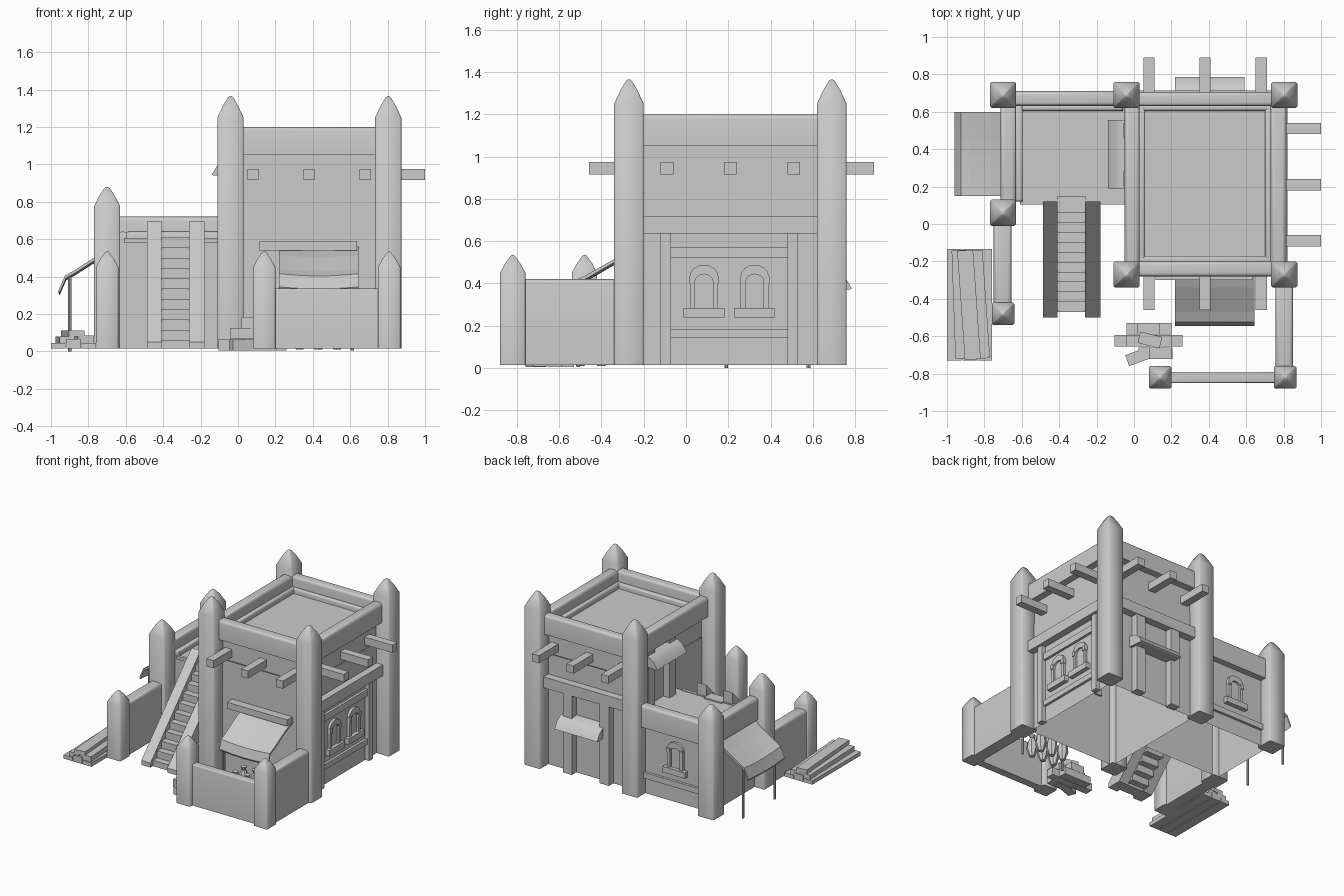
import bpy, bmesh, math
from mathutils import Matrix

if "Cube" in bpy.data.objects:
    bpy.data.objects.remove(bpy.data.objects["Cube"])

clay = bpy.data.materials.new("plain_grey_clay")
clay.diffuse_color = (0.6, 0.6, 0.6, 1)
clay.use_nodes = True
clay.node_tree.nodes["Principled BSDF"].inputs["Base Color"].default_value = clay.diffuse_color


def finish(name, bm, smooth=True, angle=40):
    bmesh.ops.recalc_face_normals(bm, faces=bm.faces)
    me = bpy.data.meshes.new(name)
    bm.to_mesh(me)
    bm.free()
    me.materials.append(clay)
    if smooth:
        me.shade_smooth()
        me.set_sharp_from_angle(angle=math.radians(angle))
    ob = bpy.data.objects.new(name, me)
    bpy.context.collection.objects.link(ob)
    return ob


def box(name, x0, x1, y0, y1, z0, z1, bevel=0, turn=0, no_bottom=False, no_top=False):
    """Box with optional rounded top edges; shells may be open below or above."""
    bm = bmesh.new()
    bmesh.ops.create_cube(bm, size=1)
    gone = [f for f in bm.faces if (no_bottom and f.calc_center_median().z < -0.4)
            or (no_top and f.calc_center_median().z > 0.4)]
    bmesh.ops.delete(bm, geom=gone, context='FACES')
    bmesh.ops.scale(bm, vec=(x1 - x0, y1 - y0, z1 - z0), verts=bm.verts)
    if bevel:
        top = [e for e in bm.edges if all(v.co.z > 0 for v in e.verts)]
        bmesh.ops.bevel(bm, geom=top, offset=bevel, segments=3, profile=0.5, affect='EDGES')
    bmesh.ops.rotate(bm, cent=(0, 0, 0), matrix=Matrix.Rotation(math.radians(turn), 3, 'Z'), verts=bm.verts)
    bmesh.ops.translate(bm, vec=((x0 + x1) / 2, (y0 + y1) / 2, (z0 + z1) / 2), verts=bm.verts)
    return finish(name, bm, bool(bevel))


def loft(name, rings, outline, angle=40):
    """Stack scaled copies of an outline; rings are (scale, centre x, centre y, z)."""
    bm = bmesh.new()
    loops = [[bm.verts.new((cx + s * u, cy + s * v, z)) for u, v in outline] for s, cx, cy, z in rings]
    n = len(outline)
    for a, b in zip(loops, loops[1:]):
        for i in range(n):
            bm.faces.new((a[i], a[(i + 1) % n], b[(i + 1) % n], b[i]))
    bm.faces.new(loops[0])
    bm.faces.new(loops[-1])
    return finish(name, bm, True, angle)


CH = 0.88
SQUARE = [(CH, -1), (1, -CH), (1, CH), (CH, 1), (-CH, 1), (-1, CH), (-1, -CH), (-CH, -1)]
ROUND = [(math.cos(i * math.pi / 4), math.sin(i * math.pi / 4)) for i in range(8)]


def pillar(name, x, y, w, shoulder, tip):
    loft(name, [(w, x, y, 0.015), (w, x, y, shoulder), (w * 0.58, x, y, shoulder + (tip - shoulder) * 0.55),
                (w * 0.2, x, y, tip - 0.007), (w * 0.06, x, y, tip)], SQUARE, 60)


def prism(name, pts, place, depth):
    """Extrude a 2D profile; place(u, v, d) gives the 3D point."""
    bm = bmesh.new()
    a = [bm.verts.new(place(u, v, depth[0])) for u, v in pts]
    b = [bm.verts.new(place(u, v, depth[1])) for u, v in pts]
    n = len(pts)
    for i in range(n):
        bm.faces.new((a[i], a[(i + 1) % n], b[(i + 1) % n], b[i]))
    bm.faces.new(a)
    bm.faces.new(b)
    return finish(name, bm, True, 30)


def cloth(name, pts, place, span, thick, sag):
    """Sagging awning: profile pts (out, z) swept along span."""
    bm = bmesh.new()
    rows, steps = [], 6
    low = [(o - thick * 0.5, z - thick) for o, z in pts]
    for i in range(steps + 1):
        t = i / steps
        d = span[0] + t * (span[1] - span[0])
        dz = sag * math.sin(math.pi * t)
        rows.append([bm.verts.new(place(o, z - dz, d)) for o, z in pts + low[::-1]])
    n = len(rows[0])
    for a, b in zip(rows, rows[1:]):
        for i in range(n):
            bm.faces.new((a[i], a[(i + 1) % n], b[(i + 1) % n], b[i]))
    bm.faces.new(rows[0])
    bm.faces.new(rows[-1])
    finish(name, bm, False)


def window(name, place, c):
    """Arched frame, inner pane, capitals and sill on a wall."""
    def arch(w, z0, zs):
        return [(c - w, z0)] + [(c - w * math.cos(i * math.pi / 8), zs + w * 0.8 * math.sin(i * math.pi / 8))
                                for i in range(9)] + [(c + w, z0)]
    outer, inner = arch(0.067, 0.28, 0.434), arch(0.042, 0.28, 0.41)
    prism(name + "_frame", outer + inner[::-1], place, (-0.01, 0.02))
    prism(name + "_pane", inner, place, (-0.01, 0.005))
    for s in (-1, 1):
        prism(name + "_capital", [(c + s * 0.042, 0.40), (c + s * 0.07, 0.40), (c + s * 0.07, 0.435),
                                  (c + s * 0.042, 0.435)], place, (-0.01, 0.026))
    prism(name + "_sill", [(c - 0.097, 0.238), (c + 0.097, 0.238), (c + 0.097, 0.284), (c - 0.097, 0.284)],
          place, (-0.01, 0.035))


# main tower: hollow body open below, corner pillars, parapet, roof ledge
box("tower_wall_lower", 0, 0.765, -0.235, 0.655, 0.015, 0.88, no_bottom=True, no_top=True)
box("tower_wall_upper", 0.005, 0.76, -0.23, 0.65, 0.88, 1.08, no_bottom=True)
for x in (-0.04, 0.803):
    for y in (-0.27, 0.69):
        pillar("tower_pillar", x, y, 0.07, 1.25, 1.365)
for y0, y1 in ((-0.28, -0.20), (0.63, 0.705)):
    box("tower_parapet", 0, 0.77, y0, y1, 1.05, 1.20, 0.022)
for x0, x1 in ((-0.05, 0.03), (0.73, 0.815)):
    box("tower_parapet", x0, x1, -0.25, 0.67, 1.05, 1.20, 0.022)
for y0, y1 in ((-0.21, -0.17), (0.605, 0.64)):
    box("roof_ledge", 0.02, 0.74, y0, y1, 1.06, 1.12, 0.015)
for x0, x1 in ((0.02, 0.06), (0.70, 0.74)):
    box("roof_ledge", x0, x1, -0.2, 0.63, 1.06, 1.12, 0.015)

# projecting roof beams
for x in (0.08, 0.38, 0.68):
    box("roof_beam_front", x - 0.03, x + 0.03, -0.46, -0.22, 0.915, 0.975)
    box("roof_beam_back", x - 0.03, x + 0.03, 0.64, 0.89, 0.915, 0.975)
for y in (-0.09, 0.21, 0.51):
    box("roof_beam_right", 0.75, 1.0, y - 0.03, y + 0.03, 0.915, 0.975)

# right wall: cross beam, framing and two windows
box("right_cross_beam", 0.75, 0.82, -0.22, 0.63, 0.635, 0.72)
for y in (-0.095, 0.505):
    box("right_wall_post", 0.755, 0.80, y - 0.025, y + 0.025, 0.015, 0.64)
for z0, z1 in ((0.142, 0.185), (0.52, 0.573)):
    box("right_wall_rail", 0.755, 0.785, -0.08, 0.49, z0, z1)
for c in (0.085, 0.325):
    window("right_window", lambda u, v, d: (0.765 + d, u, v), c)

# back wall: cross beam, posts and small canopy
box("back_cross_beam", 0, 0.77, 0.64, 0.715, 0.635, 0.72)
for x in (0.21, 0.53):
    box("back_post", x - 0.04, x + 0.04, 0.645, 0.71, 0.015, 0.64)
CANOPY = [(0, 0.095), (0.06, 0.085), (0.10, 0.055), (0.13, 0.005), (0.12, 0), (0, 0.01)]
prism("back_canopy", CANOPY, lambda o, z, d: (d, 0.655 + o, 0.37 + z), (0.22, 0.59))

# upper doorway on the left wall of the tower
for y in (0.24, 0.50):
    box("terrace_door_post", -0.055, 0.01, y - 0.04, y + 0.04, 0.60, 1.05)
prism("terrace_canopy", CANOPY, lambda o, z, d: (-0.01 - o, d, 0.94 + z), (0.19, 0.555))

# front awning, lintel, poles and pots
box("front_lintel", 0.115, 0.635, -0.30, -0.22, 0.54, 0.59)
cloth("front_awning", [(0, 0.56), (0.10, 0.515), (0.23, 0.44), (0.285, 0.415), (0.305, 0.345)],
      lambda o, z, d: (d, -0.24 - o, z), (0.22, 0.643), 0.013, 0.012)
for x in (0.24, 0.61):
    loft("awning_pole", [(0.009, x, -0.51, 0.005), (0.009, x, -0.51, 0.40)], ROUND)
for i in range(6):
    x, y = 0.33 + 0.1 * (i % 3), -0.50 + 0.1 * (i // 3)
    loft("clay_pot", [(0.02, x, y, 0.01), (0.042, x, y, 0.07), (0.036, x, y, 0.12), (0.015, x, y, 0.16),
                      (0.024, x, y, 0.185)], ROUND)

# front yard walls
pillar("yard_pillar", 0.14, -0.82, 0.06, 0.45, 0.535)
pillar("yard_pillar", 0.808, -0.82, 0.06, 0.45, 0.535)
box("yard_wall_front", 0.17, 0.78, -0.85, -0.79, 0.015, 0.335, 0.01)
box("yard_wall_right", 0.757, 0.85, -0.78, -0.30, 0.015, 0.42, 0.02)

# left wing: hollow body, pillars, parapets, back window
box("wing_wall", -0.685, 0.0, 0.12, 0.66, 0.015, 0.60, no_bottom=True)
box("wing_terrace_edge", -0.61, -0.05, 0.105, 0.13, 0.58, 0.605)
for y in (0.06, 0.69):
    pillar("wing_pillar", -0.70, y, 0.07, 0.775, 0.88)
box("wing_parapet_back", -0.67, -0.07, 0.632, 0.71, 0.55, 0.72, 0.022)
box("wing_ledge_back", -0.60, -0.06, 0.605, 0.64, 0.58, 0.64, 0.015)
box("wing_parapet_left", -0.715, -0.63, 0.09, 0.66, 0.55, 0.72, 0.022)
box("wing_ledge_left", -0.635, -0.595, 0.12, 0.64, 0.58, 0.64, 0.015)
box("wing_base_rail", -0.64, -0.1, 0.655, 0.68, 0.14, 0.185)
window("wing_window", lambda u, v, d: (u, 0.66 + d, v), -0.38)

# left awning on two poles
cloth("left_awning", [(0, 0.56), (0.08, 0.50), (0.19, 0.43), (0.235, 0.405), (0.27, 0.325)],
      lambda o, z, d: (-0.69 - o, d, z), (0.15, 0.60), 0.013, 0.012)
for y in (0.19, 0.58):
    loft("left_awning_pole", [(0.009, -0.90, y, 0.0), (0.009, -0.90, y, 0.41)], ROUND)

# low wall in front of the wing
pillar("low_pillar", -0.70, -0.48, 0.06, 0.45, 0.535)
box("low_wall", -0.75, -0.655, -0.46, 0.05, 0.015, 0.42, 0.02)

# stairs with sloping side planks
for x0, x1 in ((-0.487, -0.408), (-0.262, -0.18)):
    prism("stair_side", [(-0.50, 0.015), (-0.50, 0.05), (0.12, 0.695), (0.12, 0.54), (-0.38, 0.015)],
          lambda u, v, d: (d, u, v), (x0, x1))
for i in range(11):
    y, z = -0.47 + i * 0.053, 0.03 + i * 0.055
    box("stair_step", -0.41, -0.26, y, y + 0.09, max(0.015, z - 0.05), z + 0.03)

# loose bricks: (centre x, centre y, bottom z, turn)
for x, y, z, t in [(-0.045, -0.625, 0, 0), (0.08, -0.625, 0, 0), (0.20, -0.625, 0, 0), (0.02, -0.56, 0, 0),
                   (0.14, -0.56, 0, 0), (0.085, -0.69, 0, 0), (0.145, -0.69, 0.001, 0), (0.02, -0.71, 0, 20),
                   (0.02, -0.625, 0.06, 0), (0.14, -0.625, 0.06, 0), (0.08, -0.56, 0.06, 0),
                   (0.14, -0.69, 0.06, 0), (0.085, -0.62, 0.12, -14)]:
    box("brick", x - 0.06, x + 0.06, y - 0.031, y + 0.031, z + 0.005, z + 0.064, 0, t)

# timber stack
for i in range(3):
    box("timber_plank", -1.0 + i * 0.082, -0.922 + i * 0.082, -0.73, -0.135, 0.015, 0.045 + 0.02 * (i % 2))
box("timber_upper", -0.965, -0.885, -0.72, -0.14, 0.045, 0.08, 0, 2)
box("timber_upper", -0.875, -0.79, -0.72, -0.14, 0.045, 0.085, 0, 4)
box("timber_top", -0.925, -0.84, -0.725, -0.14, 0.08, 0.112, 0, 4)
